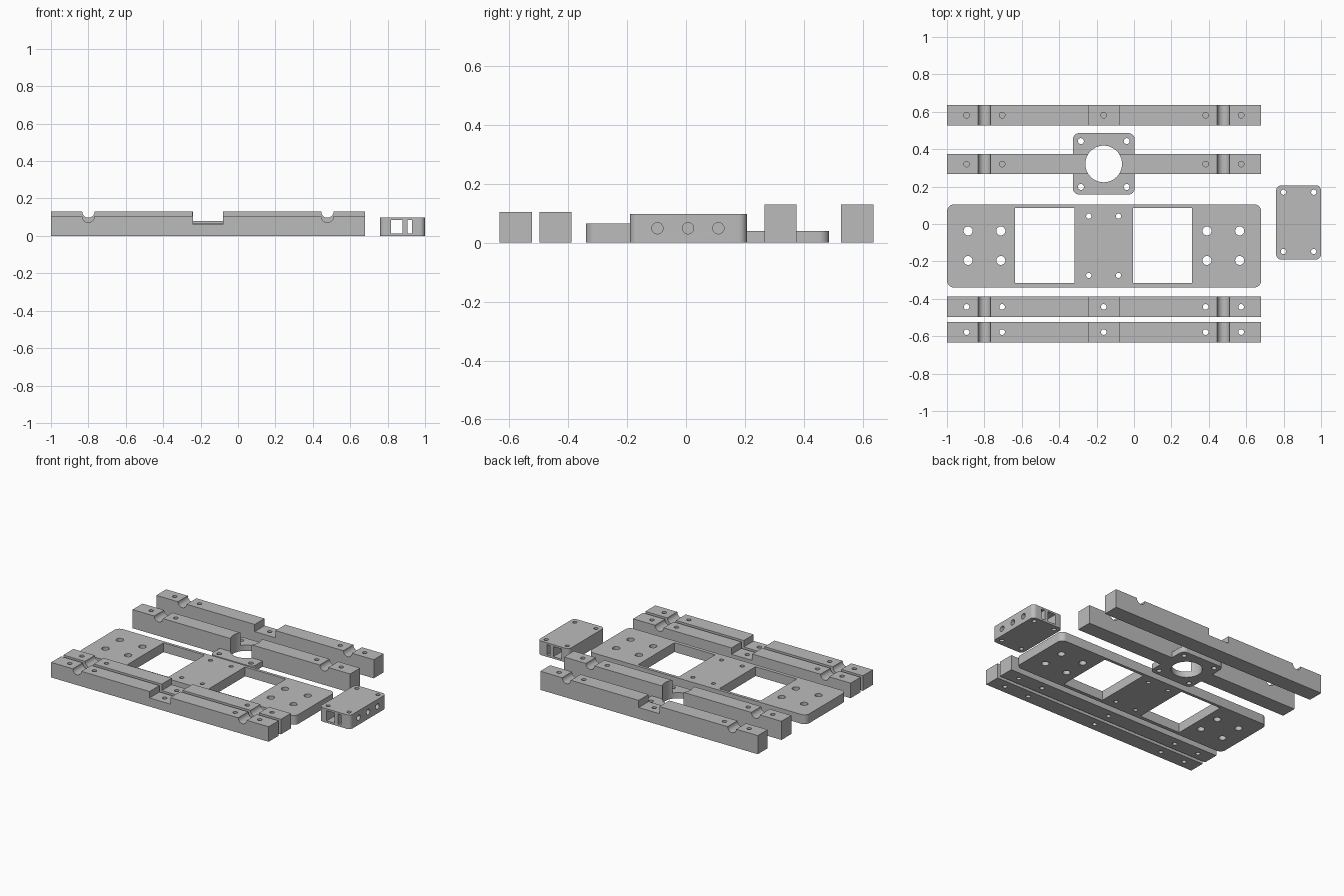
import bpy, bmesh, math
from mathutils import Matrix, Vector

if "Cube" in bpy.data.objects:
    bpy.data.objects.remove(bpy.data.objects["Cube"])

grey = bpy.data.materials.new("plain grey")
grey.diffuse_color = (0.5, 0.5, 0.5, 1)
grey.use_nodes = True
grey.node_tree.nodes["Principled BSDF"].inputs["Base Color"].default_value = grey.diffuse_color


def prism(name, points, direction):
    """Extrude a flat outline of 3D points along a vector."""
    bm = bmesh.new()
    face = bm.faces.new([bm.verts.new(p) for p in points])
    out = bmesh.ops.extrude_face_region(bm, geom=[face])
    moved = [v for v in out["geom"] if isinstance(v, bmesh.types.BMVert)]
    bmesh.ops.translate(bm, verts=moved, vec=direction)
    bmesh.ops.recalc_face_normals(bm, faces=bm.faces)
    return finish(name, bm)


def finish(name, bm):
    mesh = bpy.data.meshes.new(name)
    bm.to_mesh(mesh)
    bm.free()
    mesh.materials.append(grey)
    ob = bpy.data.objects.new(name, mesh)
    bpy.context.collection.objects.link(ob)
    return ob


def rounded_plate(name, x0, x1, y0, y1, height, r, n=8):
    pts = []
    corners = [(x1 - r, y1 - r), (x0 + r, y1 - r), (x0 + r, y0 + r), (x1 - r, y0 + r)]
    for q, (cx, cy) in enumerate(corners):
        for i in range(n + 1):
            a = math.pi / 2 * (q + i / n)
            pts.append((cx + r * math.cos(a), cy + r * math.sin(a), 0))
    return prism(name, pts, (0, 0, height))


def box(x0, x1, y0, y1, z0, z1):
    pts = [(x0, y0, z0), (x1, y0, z0), (x1, y1, z0), (x0, y1, z0)]
    return prism("cutter", pts, (0, 0, z1 - z0))


def rod(centre, r, length, axis="Z", n=32):
    bm = bmesh.new()
    rot = Matrix.Rotation(math.pi / 2, 4, "Y") if axis == "X" else Matrix()
    bmesh.ops.create_cone(bm, cap_ends=True, segments=n, radius1=r, radius2=r,
                          depth=length, matrix=Matrix.Translation(Vector(centre)) @ rot)
    return finish("cutter", bm)


def combine(ob, others, operation="DIFFERENCE"):
    bpy.context.view_layer.objects.active = ob
    for other in others:
        mod = ob.modifiers.new("cut", "BOOLEAN")
        mod.operation, mod.solver, mod.object = operation, "EXACT", other
        bpy.ops.object.modifier_apply(modifier=mod.name)
        bpy.data.objects.remove(other)


def holes(xs, ys, r, floor=-0.1):
    return [rod((x, y, floor + 0.25), r, 0.5) for x in xs for y in ys]


def bar(name, y0, y1, height, notch, hole_xs, hole_floor):
    """Long rail with two half-round grooves and an optional middle notch."""
    pts = [(-1, 0), (-1, height)]

    def groove(cx, r=0.033, n=14):
        for i in range(n + 1):
            a = math.pi * (1 + i / n)
            pts.append((cx + r * math.cos(a), height + r * math.sin(a)))

    groove(-0.8)
    if notch:
        pts.extend([(-0.24, height), (-0.24, notch), (-0.08, notch), (-0.08, height)])
    groove(0.478)
    pts.extend([(0.68, height), (0.68, 0)])
    ob = prism(name, [(x, y0, z) for x, z in pts], (0, y1 - y0, 0))
    combine(ob, holes(hole_xs, [(y0 + y1) / 2], 0.015, hole_floor))
    return ob


outer = [-0.895, -0.705, 0.383, 0.573]

# Two low front rails with through holes, one tall back rail with blind holes
parts = [
    bar("front_rail", -0.633, -0.523, 0.105, 0.06, outer + [-0.162], -0.1),
    bar("inner_front_rail", -0.498, -0.388, 0.105, 0.06, outer + [-0.162], -0.1),
    bar("back_rail", 0.527, 0.636, 0.13, 0.08, outer + [-0.162], 0.04),
]

# Rail joined to a square motor flange, bored through the middle
mount = bar("motor_rail", 0.266, 0.375, 0.13, None, outer, 0.04)
flange = rounded_plate("flange", -0.327, 0.004, 0.157, 0.486, 0.04, 0.035)
combine(mount, [flange], "UNION")
combine(mount, [rod((-0.162, 0.321, 0.1), 0.098, 0.6, n=64)])
combine(mount, holes([-0.284, -0.039], [0.198, 0.443], 0.016))
parts.append(mount)

# Base plate with two windows
base = rounded_plate("base_plate", -1, 0.68, -0.34, 0.105, 0.065, 0.038)
combine(base, [box(-0.635, -0.317, -0.315, 0.085, -0.1, 0.2),
               box(-0.005, 0.31, -0.315, 0.085, -0.1, 0.2)])
combine(base, holes([-0.887, -0.712, 0.39, 0.565], [-0.195, -0.037], 0.024))
combine(base, holes([-0.242, -0.083], [-0.275, 0.042], 0.014))
parts.append(base)

# Small block with two long slots, side bores and corner holes
block = rounded_plate("slotted_block", 0.76, 1, -0.19, 0.207, 0.098, 0.028)
combine(block, [box(0.818, 0.88, -0.4, 0.4, 0.014, 0.085),
                box(0.905, 0.93, -0.4, 0.4, 0.014, 0.085)])
combine(block, [rod((0.96, y, 0.049), 0.019, 0.2, "X") for y in (-0.097, 0.007, 0.11)])
combine(block, holes([0.799, 0.961], [-0.147, 0.17], 0.014))
parts.append(block)

# Smooth the round walls, keep the edges sharp
for ob in parts:
    bpy.ops.object.select_all(action="DESELECT")
    ob.select_set(True)
    bpy.context.view_layer.objects.active = ob
    bpy.ops.object.shade_smooth_by_angle(angle=math.radians(30))
